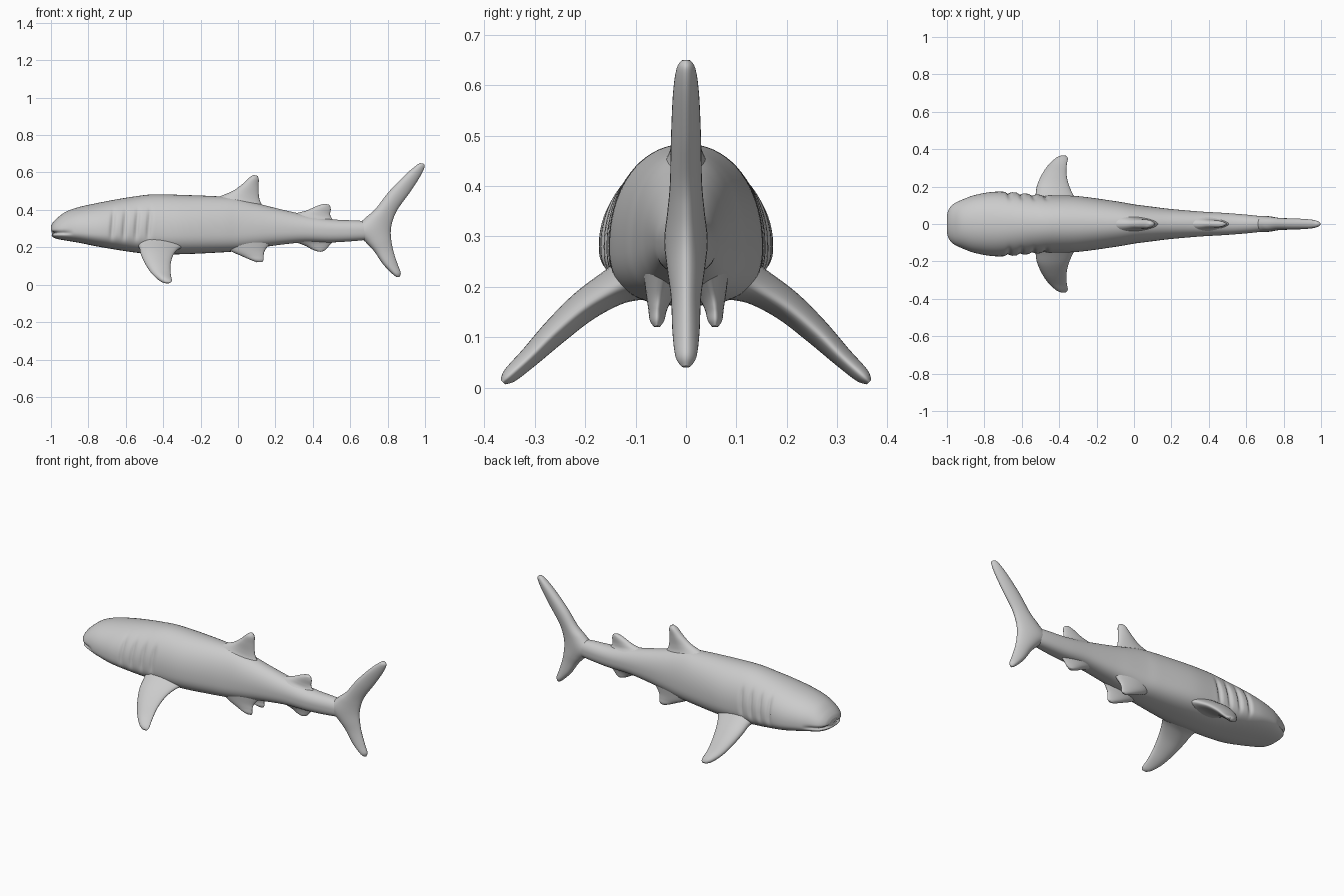
import bpy, bmesh
from math import sin, cos, pi, exp
from mathutils import Vector


def spline(keys, steps):
    """Catmull-Rom interpolation through tuples of numbers."""
    out = []
    for i in range(len(keys) - 1):
        a, b, c, d = (keys[max(i - 1, 0)], keys[i], keys[i + 1], keys[min(i + 2, len(keys) - 1)])
        for s in range(steps):
            t = s / steps
            out.append(tuple(0.5 * (2 * q + (r - p) * t + (2 * p - 5 * q + 4 * r - w) * t * t
                                    + (3 * q - p - 3 * r + w) * t ** 3)
                             for p, q, r, w in zip(a, b, c, d)))
    return out + [keys[-1]]


def loft(name, rings, mirror=False):
    """Skin a list of equal-length closed rings and cap both ends."""
    bm = bmesh.new()
    vs = [[bm.verts.new(p) for p in ring] for ring in rings]
    n = len(vs[0])
    for a, b in zip(vs, vs[1:]):
        for j in range(n):
            k = (j + 1) % n
            bm.faces.new((a[j], a[k], b[k], b[j]))
    bm.faces.new(vs[0])
    bm.faces.new(vs[-1])
    bmesh.ops.recalc_face_normals(bm, faces=bm.faces)
    for f in bm.faces:
        f.smooth = True
    mesh = bpy.data.meshes.new(name)
    bm.to_mesh(mesh)
    bm.free()
    ob = bpy.data.objects.new(name, mesh)
    bpy.context.collection.objects.link(ob)
    if mirror:
        ob.modifiers.new("mirror", 'MIRROR').use_axis = (False, True, False)
    return ob


def fin(name, keys, mirror=False, n=28):
    """Keys: leading point, trailing point, half thickness, root to tip."""
    secs = spline([(*a, *b, t) for a, b, t in keys], 6)
    lead = [Vector(s[:3]) for s in secs]
    trail = [Vector(s[3:6]) for s in secs]
    mid = [(a + b) / 2 for a, b in zip(lead, trail)]
    rings = []
    for i, s in enumerate(secs):
        span = mid[min(i + 1, len(mid) - 1)] - mid[max(i - 1, 0)]
        normal = (trail[i] - lead[i]).cross(span).normalized()
        ring = []
        for j in range(n):
            t = 2 * pi * j / n
            ring.append(lead[i].lerp(trail[i], (1 - cos(t)) / 2)
                        + normal * s[6] * sin(t) * (1 + 0.25 * cos(t)))
        rings.append(ring)
    return loft(name, rings, mirror)


def upright(keys):
    """Fin keys lying in the y = 0 plane: x, z, x, z, thickness."""
    return [((a, 0, b), (c, 0, d), t) for a, b, c, d, t in keys]


# Body: x, top z, bottom z, half width, height of widest line
stations = [
    (-1.0, .312, .268, .05, .285), (-.99, .332, .255, .08, .285), (-.965, .358, .244, .108, .285),
    (-.92, .39, .236, .13, .285), (-.85, .415, .224, .155, .285), (-.75, .437, .204, .172, .28),
    (-.65, .456, .187, .17, .28), (-.55, .472, .172, .16, .28), (-.45, .483, .164, .154, .28),
    (-.3, .48, .163, .149, .28), (-.1, .472, .172, .122, .285), (0, .462, .18, .105, .285),
    (.1, .436, .195, .092, .29), (.2, .41, .21, .08, .295), (.35, .376, .226, .067, .295),
    (.5, .35, .226, .058, .29), (.65, .342, .236, .045, .29), (.77, .33, .25, .025, .29)]
gills = (-.67, -.605, -.54, -.475)
N = 72
rings = []
for x, top, bot, w, zc in spline(stations, 12):
    ring = []
    for j in range(N):
        c, s = cos(2 * pi * j / N), sin(2 * pi * j / N)
        p = .95 if s > 0 else .78
        y = w * (1 if c > 0 else -1) * abs(c) ** p
        z = zc + (top - zc if s > 0 else -(zc - bot) * 1.0) * abs(s) ** p
        px = x
        # gill slits
        window = exp(-((z - .32) / .075) ** 4)
        dent = sum(exp(-((x - g - .08 * (z - .32)) / .011) ** 2) for g in gills)
        y -= (1 if y > 0 else -1) * .013 * dent * window * min(1, abs(y) / .05)
        # mouth crease running round the snout
        fade = max(0, min(1, (-.88 - x) / .05))
        m = fade * exp(-((z - .277) / .008) ** 2)
        y *= 1 - .1 * m
        px += .018 * m * max(0, (-.94 - x) / .06)
        ring.append((px, y, z))
    rings.append(ring)
loft("body", rings)

# Tail fin, upper tip down to lower tip
fin("tail_fin", upright([
    (.972, .65, .992, .648, .008), (.95, .635, .998, .63, .018), (.895, .588, .975, .58, .025),
    (.805, .495, .92, .495, .029), (.735, .405, .855, .405, .031), (.675, .352, .828, .345, .036),
    (.62, .29, .817, .29, .042), (.68, .23, .82, .235, .036), (.727, .18, .832, .175, .029),
    (.775, .11, .855, .105, .026), (.825, .058, .87, .065, .02), (.85, .04, .865, .043, .008)]))

# Dorsal and anal fins
fin("front_dorsal_fin", upright([
    (-.16, .44, .17, .38, .06), (-.09, .475, .13, .425, .036), (-.03, .5, .113, .465, .027),
    (.02, .535, .11, .52, .024), (.06, .572, .111, .562, .02), (.082, .587, .105, .582, .008)]))
fin("rear_dorsal_fin", upright([
    (.27, .355, .55, .32, .05), (.31, .381, .51, .346, .028), (.365, .396, .493, .372, .021),
    (.42, .42, .496, .402, .017), (.455, .431, .492, .421, .012), (.47, .432, .485, .428, .005)]))
fin("anal_fin", upright([
    (.27, .245, .54, .26, .045), (.32, .223, .505, .228, .028), (.36, .208, .487, .208, .021),
    (.395, .189, .473, .191, .016), (.425, .178, .46, .181, .011), (.44, .176, .452, .178, .005)]))

# Paired fins
fin("pectoral_fins", [
    ((-.56, .09, .23), (-.27, .09, .215), .05), ((-.53, .14, .205), (-.315, .14, .195), .037),
    ((-.52, .2, .165), (-.345, .2, .16), .031), ((-.497, .255, .115), (-.36, .26, .11), .026),
    ((-.463, .307, .064), (-.36, .31, .06), .02), ((-.42, .348, .025), (-.354, .35, .024), .015),
    ((-.39, .363, .011), (-.362, .363, .011), .006)], mirror=True)
fin("pelvic_fins", [
    ((-.08, .045, .215), (.18, .045, .23), .04), ((-.035, .053, .178), (.145, .053, .185), .026),
    ((.02, .056, .153), (.137, .057, .157), .018), ((.068, .057, .132), (.137, .058, .135), .014),
    ((.1, .057, .12), (.132, .058, .122), .006)], mirror=True)
